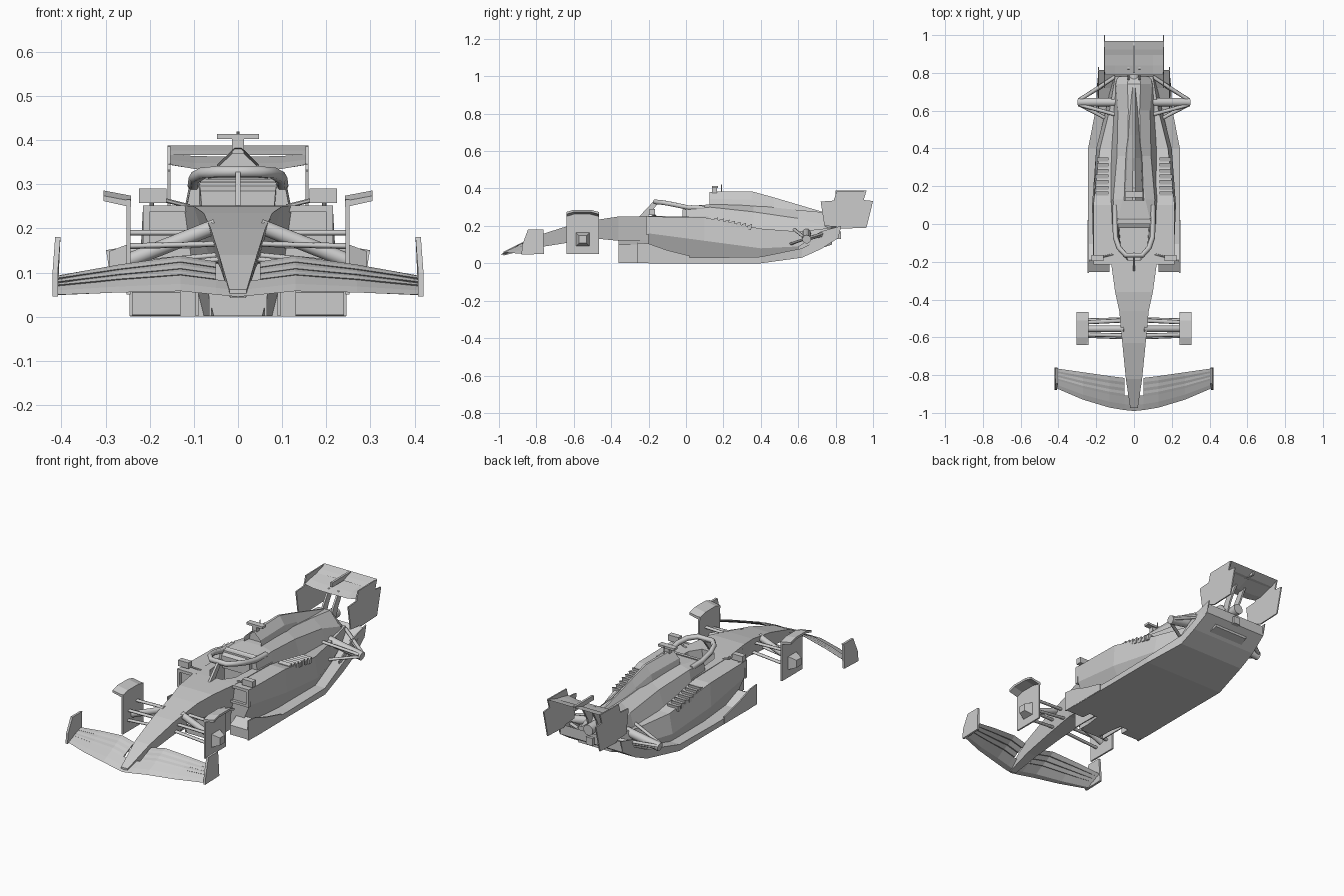
import bpy, bmesh, math
from mathutils import Vector

if "Cube" in bpy.data.objects:
    bpy.data.objects.remove(bpy.data.objects["Cube"])


def loft(name, rings, mirror=False, inlet=None):
    """Skin closed rings of 3D points; inlet=(margin, depth) sinks the first cap."""
    bm = bmesh.new()
    loops = [[bm.verts.new(p) for p in r] for r in rings]
    n = len(rings[0])
    for a, b in zip(loops, loops[1:]):
        for i in range(n):
            bm.faces.new((a[i], a[(i + 1) % n], b[(i + 1) % n], b[i]))
    front = bm.faces.new(loops[0])
    bm.faces.new(loops[-1])
    bmesh.ops.recalc_face_normals(bm, faces=bm.faces)
    if inlet:
        bmesh.ops.inset_region(bm, faces=[front], thickness=inlet[0])
        bmesh.ops.translate(bm, verts=front.verts, vec=(0, inlet[1], 0))
    me = bpy.data.meshes.new(name)
    bm.to_mesh(me)
    bm.free()
    ob = bpy.data.objects.new(name, me)
    bpy.context.collection.objects.link(ob)
    if mirror:
        ob.modifiers.new("mirror", 'MIRROR').use_mirror_merge = False
    return ob


def body(name, rows, inlet=None):
    """Symmetric loft along y; each row is y followed by half-profile x, z pairs."""
    rings = []
    for y, *v in rows:
        half = list(zip(v[::2], v[1::2]))
        rings.append([(x, y, z) for x, z in half] + [(-x, y, z) for x, z in reversed(half)])
    return loft(name, rings, inlet=inlet)


def plate(name, poly, x0, x1, mirror=True):
    """Side-view (y, z) outline extruded along x."""
    return loft(name, [[(x, y, z) for y, z in poly] for x in (x0, x1)], mirror)


def box(name, x0, x1, y0, y1, z0, z1, mirror=False):
    return plate(name, [(y0, z0), (y1, z0), (y1, z1), (y0, z1)], x0, x1, mirror)


def tube(name, p, q, r, mirror=True, sides=12, flat=1.0):
    p, q = Vector(p), Vector(q)
    d = (q - p).normalized()
    u = d.cross(Vector((0, 1, 0) if abs(d.y) < .8 else (0, 0, 1))).normalized()
    v = d.cross(u)
    ang = [2 * math.pi * i / sides for i in range(sides)]
    ob = loft(name, [[c + u * r * flat * math.cos(a) + v * r * math.sin(a) for a in ang]
                     for c in (p, q)], mirror)
    for f in ob.data.polygons:
        f.use_smooth = len(f.vertices) == 4 and sides > 6
    return ob


def foil(name, stations, t, mirror=True):
    """Wing strip; each station is x, leading y, z, trailing y, z."""
    rings = []
    for x, ly, lz, ty, tz in stations:
        my, mz = ly * .6 + ty * .4, lz * .6 + tz * .4
        rings.append([(x, ly, lz), (x, my, mz - t), (x, ty, tz), (x, my, mz + t * .2)])
    return loft(name, rings, mirror)


# nose and tub
tub = body("nose_and_tub", [
    (-.975, .018, .042, .02, .062), (-.82, .03, .08, .043, .14),
    (-.63, .04, .11, .062, .2), (-.46, .05, .13, .078, .235),
    (-.36, .06, .12, .1, .25), (-.2, .1, .09, .122, .252), (.12, .1, .05, .125, .25)])
body("keel", [(-.36, .055, .002, .085, .125), (-.18, .08, .002, .11, .125)])

# sidepods with inlet and undercut
pods = body("sidepods", [
    (-.2, .15, .02, .21, .16, .215, .25), (.1, .175, .02, .222, .12, .215, .245),
    (.4, .18, .02, .2, .08, .18, .185), (.6, .13, .04, .15, .09, .13, .17),
    (.78, .1, .1, .11, .14, .1, .19)])
box("sidepod_inlet_lip", .105, .215, -.215, -.2, .237, .252, True)
box("sidepod_inlet_base", .105, .212, -.215, -.2, .155, .168, True)
box("sidepod_inlet_side", .2, .215, -.215, -.2, .155, .252, True)

# cockpit opening
cutter = body("cockpit_cutter", [(-.19, .03, .14, .045, .4), (-.13, .07, .14, .085, .4),
                                 (0, .08, .14, .09, .4)])
cutter.hide_render = True
cutter.display_type = 'WIRE'
for ob in (tub, pods):
    m = ob.modifiers.new("cockpit", 'BOOLEAN')
    m.operation, m.object, m.solver = 'DIFFERENCE', cutter, 'EXACT'

# engine cover and airbox
body("engine_cover", [
    (0, .125, .2, .108, .29, .09, .305), (.13, .13, .2, .11, .3, .06, .315),
    (.36, .13, .16, .09, .275, .035, .31), (.6, .115, .14, .085, .24, .03, .285),
    (.74, .11, .13, .095, .2, .035, .272), (.78, .1, .13, .09, .18, .03, .23)])
body("airbox", [
    (.125, .055, .3, .047, .345, .008, .382), (.35, .05, .28, .035, .34, .006, .385),
    (.47, .04, .27, .025, .31, .004, .352), (.73, .03, .24, .015, .26, .004, .275)],
    inlet=(.006, .04))
body("headrest", [(-.02, .08, .22, .085, .285), (.03, .09, .22, .09, .312)])
tube("exhaust", (0, .74, .215), (0, .84, .215), .028, False, 16)

# halo
cv = bpy.data.curves.new("halo", 'CURVE')
cv.dimensions, cv.bevel_depth, cv.bevel_resolution = '3D', .014, 1
half = [(.1, .1, .295), (.1, .01, .298), (.098, -.07, .315), (.08, -.125, .325), (.045, -.165, .328)]
path = half + [(-x, y, z) for x, y, z in reversed(half)]
sp = cv.splines.new('POLY')
sp.points.add(len(path) - 1)
for pt, c in zip(sp.points, path):
    pt.co = (*c, 1)
cv.use_fill_caps = True
bpy.context.collection.objects.link(bpy.data.objects.new("halo", cv))
plate("halo_pillar", [(-.25, .25), (-.205, .25), (-.15, .32), (-.175, .33)], -.006, .006, False)

# roof camera
box("camera_stem", -.014, .014, .14, .165, .37, .412)
box("camera_bar", -.048, .048, .14, .172, .402, .414)
tube("antenna", (0, .19, .37), (0, .19, .42), .003, False, 6)

# mirrors
box("mirror", .162, .224, -.195, -.165, .258, .29, True)
tube("mirror_stalk", (.11, -.16, .25), (.17, -.175, .265), .005, sides=6)
tube("mirror_strut", (.195, -.18, .26), (.195, -.17, .24), .005, sides=6)

# louvres on the sidepods
for i in range(7):
    y = .15 + i * .03
    z = .245 - (y - .1) * .2
    plate(f"louvre_{i + 1}", [(y, z - .02), (y + .018, z - .02), (y + .022, z + .01), (y, z + .004)],
          .135, .203 - .006 * (i > 3))

# floor and diffuser
body("floor", [
    (-.2, .245, 0, .245, .035), (.1, .243, 0, .243, .03), (.4, .243, 0, .243, .035),
    (.62, .2, .03, .2, .08), (.72, .197, .075, .195, .13), (.815, .188, .135, .185, .19)])
plate("floor_front", [(-.255, .004), (-.19, .001), (-.1, .03), (-.19, .09), (-.255, .055)], .13, .245)
plate("floor_fence", [(-.26, .002), (-.26, .11), (-.2, .105), (-.1, .07), (.02, .04), (.02, .002)],
      .239, .246)
for i, x in enumerate((.06, .09)):
    plate(f"floor_vane_{i + 1}", [(-.36, .002), (-.36, .1), (-.2, .1), (-.2, .002)], x, x + .006)
plate("diffuser_side", [(.6, .04), (.72, .08), (.815, .14), (.83, .2), (.72, .17), (.6, .09)], .184, .19)

# front wing: four slotted elements
span = [(0, -.99, .045, -.82, .115), (.05, -.985, .05, -.815, .125), (.13, -.972, .058, -.805, .138),
        (.27, -.93, .055, -.785, .118), (.41, -.87, .05, -.765, .093)]


def chord(s, f):
    x, ly, lz, ty, tz = s
    return ly + (ty - ly) * f, lz + (tz - lz) * f


for i, (f0, f1) in enumerate(((0, .46), (.42, .63), (.59, .82), (.78, 1))):
    st = []
    for s in span[(0 if i == 0 else 1):]:
        (ly, lz), (ty, tz) = chord(s, f0), chord(s, f1)
        st.append((s[0], ly, lz + .004 * (i > 0), ty, tz))
    foil(f"front_wing_element_{i + 1}", st, .009)
loft("front_wing_endplate", [
    [(x + dx, y, z) for dx, y, z in ((0, -.88, .046), (0, -.76, .05), (-.006, -.762, .18),
                                     (-.006, -.845, .18), (0, -.875, .1))]
    for x in (.408, .42)], True)

# front brake ducts
plate("front_brake_plate", [(-.64, .05), (-.465, .05), (-.465, .265), (-.5, .27), (-.6, .27), (-.64, .265)],
      .243, .252)
loft("front_wheel_winglet", [
    [(.242, y, z - .012), (.305, y, z), (.305, y, z - .012), (.242, y, z - .026)]
    for y, z in ((-.64, .274), (-.6, .286), (-.51, .286), (-.465, .274))], True)
loft("front_hub", [[(x, -.552 + a * w, .128 + b * w) for a, b in ((-1, -1), (1, -1), (1, 1), (-1, 1))]
                   for x, w in ((.25, .036), (.292, .02))], True)

# front suspension
tube("front_pushrod", (.05, -.555, .205), (.245, -.555, .128), .017)
for i, (y0, y1, z0, z1) in enumerate(((-.505, -.51, .14, .12), (-.6, -.592, .13, .11),
                                      (-.51, -.52, .19, .19), (-.59, -.585, .165, .16))):
    tube(f"front_arm_{i + 1}", (.04, y0, z0), (.245, y1, z1), .011, sides=8, flat=.6)

# rear suspension
tube("rear_axle", (.08, .645, .165), (.295, .645, .128), .023)
for i, (p, q) in enumerate((((.285, .66, .138), (.1, .78, .175)), ((.285, .63, .128), (.13, .55, .1)),
                            ((.285, .66, .13), (.17, .73, .15)), ((.285, .63, .14), (.1, .58, .18)))):
    tube(f"rear_arm_{i + 1}", p, q, .01, sides=8, flat=.7)

# rear wing
plate("rear_wing_endplate", [(.72, .33), (.79, .335), (.805, .385), (.965, .388), (.95, .338), (1, .333),
                             (.965, .19), (.83, .185), (.81, .195), (.74, .2)], .153, .16)
foil("rear_wing_main", [(0, .79, .333, .91, .362), (.1, .79, .335, .91, .364), (.157, .79, .345, .91, .368)], .01)
foil("rear_wing_flap", [(0, .895, .366, .968, .388), (.157, .895, .366, .968, .388)], .008)
box("rear_wing_actuator", -.006, .006, .8, .96, .365, .39)
plate("rear_wing_pillar", [(.75, .22), (.79, .2), (.81, .26), (.86, .345), (.82, .345), (.77, .27)], .024, .034)
box("rear_light", -.02, .02, .78, .83, .13, .17)
